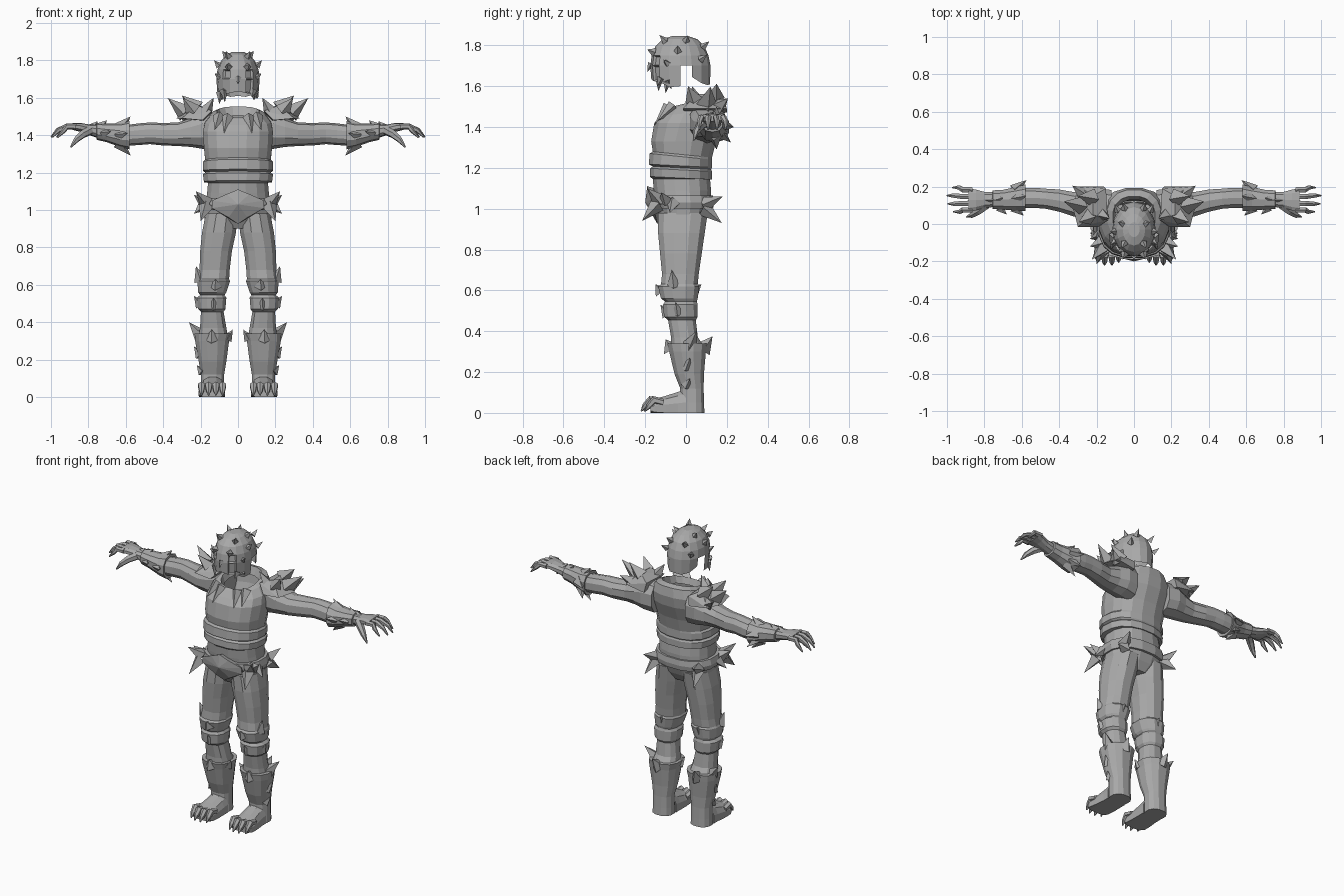
import bpy, bmesh, math
from mathutils import Vector

mat = bpy.data.materials.new("plain_grey")
mat.diffuse_color = (0.4, 0.4, 0.4, 1)


def finish(name, bm, mirror=False):
    bmesh.ops.recalc_face_normals(bm, faces=bm.faces)
    me = bpy.data.meshes.new(name)
    bm.to_mesh(me)
    bm.free()
    me.materials.append(mat)
    ob = bpy.data.objects.new(name, me)
    bpy.context.collection.objects.link(ob)
    if mirror:
        ob.modifiers.new("mirror", 'MIRROR').use_mirror_merge = False
    return ob


def skin(bm, rings, caps=(True, True)):
    """Joins rings of points into a faceted tube."""
    vs = [[bm.verts.new(p) for p in r] for r in rings]
    n = len(vs[0])
    for a, b in zip(vs, vs[1:]):
        for i in range(n):
            bm.faces.new((a[i], a[(i + 1) % n], b[(i + 1) % n], b[i]))
    for end, cap in zip((vs[0], vs[-1]), caps):
        if cap:
            bm.faces.new(end)
    return vs


def oval(c, u, v, n=12, p=0.85):
    """Squarish oval ring around c, spanned by u and v."""
    c, u, v = Vector(c), Vector(u), Vector(v)
    out = []
    for i in range(n):
        a = 2 * math.pi * (i + 0.5) / n
        cs, sn = math.cos(a), math.sin(a)
        out.append(c + u * math.copysign(abs(cs) ** p, cs) + v * math.copysign(abs(sn) ** p, sn))
    return out


def level(z, x0, x1, y0, y1, tilt=0, n=12):
    """Horizontal ring filling a box, rising towards the back by tilt."""
    ry = (y1 - y0) / 2
    return oval(((x0 + x1) / 2, (y0 + y1) / 2, z), ((x1 - x0) / 2, 0, 0), (0, ry, ry * tilt), n)


def spike(bm, base, tip, r, n=4):
    base, tip = Vector(base), Vector(tip)
    d = (tip - base).normalized()
    u = d.orthogonal().normalized()
    ring = [bm.verts.new(p) for p in oval(base, u * r, d.cross(u) * r, n, 1)]
    t = bm.verts.new(tip)
    bm.faces.new(ring)
    for i in range(n):
        bm.faces.new((ring[i], ring[(i + 1) % n], t))


def spikes(name, data, mirror=True):
    bm = bmesh.new()
    for base, tip, r in data:
        spike(bm, base, tip, r)
    finish(name, bm, mirror)


def digit(bm, pts, radii, n=6):
    rings = []
    for i, p in enumerate(pts):
        d = Vector(pts[min(i + 1, len(pts) - 1)]) - Vector(pts[max(i - 1, 0)])
        u = d.cross(Vector((0, 0, 1))).normalized()
        rings.append(oval(p, u * radii[i], u.cross(d).normalized() * radii[i], n, 1))
    skin(bm, rings)


def hull(name, pts, mirror=True):
    bm = bmesh.new()
    for p in pts:
        bm.verts.new(p)
    bmesh.ops.convex_hull(bm, input=bm.verts)
    finish(name, bm, mirror)


# Torso with stepped waist bands and an open collar: z, half width, front, back, tilt
bm = bmesh.new()
body = [(.90, .09, -.10, .07, 0), (.95, .175, -.13, .10, 0), (1.0, .18, -.145, .12, 0),
        (1.09, .168, -.16, .125, 0), (1.145, .163, -.165, .12, 0), (1.15, .185, -.18, .13, -.05),
        (1.19, .19, -.178, .13, -.05), (1.20, .175, -.165, .125, -.05), (1.21, .19, -.185, .13, -.05),
        (1.255, .19, -.18, .13, -.1), (1.265, .178, -.165, .13, -.1), (1.33, .185, -.173, .15, 0),
        (1.42, .19, -.158, .185, 0), (1.47, .18, -.13, .195, .1), (1.515, .145, -.095, .185, .2),
        (1.525, .115, -.08, .15, .25), (1.48, .10, -.065, .13, .25)]
skin(bm, [level(z, -w, w, a, b, t, 16) for z, w, a, b, t in body], (True, False))
finish("torso", bm)

# Collar folds on the chest
spikes("chest_folds", [((.055, -.085, 1.50), (.075, -.155, 1.41), .03),
                       ((.10, -.06, 1.50), (.125, -.14, 1.43), .035)])

# Belt, front plate and corner flares
bm = bmesh.new()
skin(bm, [level(z, -w, w, a, b, 0, 16) for z, w, a, b in
          [(1.0, .17, -.14, .12), (1.0, .19, -.165, .135), (1.03, .2, -.175, .14),
           (1.065, .19, -.175, .135), (1.065, .165, -.15, .12)]], (False, False))
finish("belt", bm)
hull("buckle_plate", [(x, y, z) for x, y, z in
                      [(0, -.19, 1.11), (0, -.20, 1.03), (0, -.14, .925), (.06, -.185, 1.085),
                       (.05, -.16, .96), (.14, -.165, 1.05), (.14, -.16, 1.01),
                       (0, -.12, 1.09), (0, -.12, .95), (.12, -.12, 1.03)]])
spikes("belt_flares", [((.17, -.13, 1.04), (.225, -.19, 1.10), .04),
                       ((.17, -.14, 1.02), (.20, -.215, .94), .04),
                       ((.18, -.06, 1.03), (.235, -.08, .98), .035),
                       ((.18, -.10, 1.04), (.235, -.12, 1.08), .035),
                       ((.15, .09, 1.02), (.18, .18, 1.06), .04),
                       ((.15, .09, 1.0), (.175, .175, .93), .04)])

# Legs with stepped knee guards and boots: z, inner x, outer x, front, back
bm = bmesh.new()
leg = [(.98, .0, .175, -.14, .11), (.88, .008, .195, -.14, .095), (.78, .03, .205, -.13, .08),
       (.68, .042, .208, -.12, .065), (.63, .045, .215, -.125, .06), (.62, .04, .22, -.14, .068),
       (.56, .06, .215, -.125, .06), (.545, .07, .205, -.105, .055), (.53, .06, .222, -.115, .06),
       (.47, .065, .215, -.11, .06), (.455, .075, .20, -.09, .05), (.37, .06, .205, -.075, .06),
       (.34, .055, .21, -.075, .08), (.34, .035, .235, -.095, .105), (.30, .045, .232, -.085, .10),
       (.19, .06, .212, -.058, .09), (.12, .072, .20, -.03, .088), (.05, .072, .20, -.03, .09),
       (0, .07, .202, -.03, .092)]
skin(bm, [level(*r) for r in leg])
finish("leg", bm, True)
spikes("leg_spikes", [((.20, .02, .33), (.262, .05, .40), .04), ((.06, -.02, .31), (.028, -.03, .36), .03),
                      ((.14, .08, .31), (.15, .13, .375), .045), ((.14, -.07, .31), (.14, -.10, .36), .045),
                      ((.20, .0, .22), (.235, .02, .27), .03), ((.19, .0, .13), (.22, .02, .17), .025),
                      ((.20, -.06, .62), (.225, -.07, .70), .035), ((.12, -.12, .59), (.12, -.15, .63), .035),
                      ((.20, -.04, .49), (.235, -.05, .54), .03), ((.13, -.09, .48), (.13, -.125, .53), .03),
                      ((.13, .04, .60), (.13, .075, .63), .03)])

# Feet with flat soles, toes and claws
bm = bmesh.new()
foot = [(.0, .135, .066, .12), (-.04, .135, .066, .105), (-.10, .138, .07, .085), (-.155, .14, .072, .07),
        (-.175, .14, .066, .045)]
rings = []
for y, x, w, h in foot:
    rings.append([Vector((p.x, p.y, max(0, p.z))) for p in oval((x, y, .02), (w, 0, 0), (0, 0, h - .02), 12)])
skin(bm, rings)
finish("foot", bm, True)
bm = bmesh.new()
for x, y in ((.082, -.185), (.118, -.2), (.157, -.2), (.195, -.18)):
    digit(bm, [(x, y + .07, .05), (x, y + .025, .062), (x, y, .035), (x, y - .02, .008)], (.018, .021, .015, .003))
finish("toes", bm, True)

# Arms with flared bracers: x, y, z, half depth, half height
bm = bmesh.new()
arm = [(.12, .10, 1.42, .085, .10), (.19, .105, 1.425, .09, .098), (.25, .10, 1.415, .08, .078),
       (.32, .105, 1.405, .068, .063), (.40, .125, 1.405, .062, .06), (.47, .135, 1.41, .056, .058),
       (.53, .14, 1.405, .056, .058), (.585, .14, 1.40, .056, .056), (.58, .14, 1.40, .074, .076),
       (.63, .135, 1.40, .066, .064), (.70, .13, 1.412, .055, .05), (.755, .13, 1.42, .052, .045),
       (.757, .13, 1.422, .042, .035), (.80, .13, 1.43, .044, .028), (.845, .128, 1.442, .058, .024),
       (.885, .128, 1.446, .066, .018)]
skin(bm, [oval((x, y, z), (0, d, 0), (0, 0, h), 10) for x, y, z, d, h in arm])
finish("arm", bm, True)
spikes("bracer_spikes", [((.63, .14, 1.44), (.575, .15, 1.50), .035), ((.64, .14, 1.36), (.573, .15, 1.29), .035),
                         ((.64, .18, 1.41), (.575, .235, 1.40), .035), ((.63, .17, 1.37), (.585, .22, 1.325), .03),
                         ((.64, .09, 1.40), (.59, .045, 1.41), .03), ((.72, .09, 1.41), (.68, .05, 1.42), .025),
                         ((.74, .13, 1.44), (.70, .14, 1.48), .03), ((.78, .13, 1.44), (.75, .13, 1.475), .025)])

# Fingers and thumb
bm = bmesh.new()
for y, yt, x in ((.183, .195, .97), (.147, .152, 1.0), (.110, .108, .995), (.075, .066, .965)):
    digit(bm, [(.865, y, 1.445), (.915, y, 1.446), (x - .035, yt, 1.425), (x, yt, 1.388)], (.017, .016, .013, .004))
digit(bm, [(.79, .10, 1.425), (.83, .07, 1.405), (.865, .048, 1.375), (.895, .038, 1.335)], (.024, .022, .016, .004))
finish("fingers", bm, True)

# Shoulder pads
hull("shoulder_pad", [(.14, .02, 1.53), (.15, .19, 1.53), (.19, -.015, 1.48), (.30, -.015, 1.49), (.33, .1, 1.49),
                      (.29, .20, 1.49), (.22, .05, 1.56), (.22, .15, 1.565), (.16, .20, 1.47)])
spikes("shoulder_spikes", [((.28, .10, 1.515), (.376, .12, 1.598), .05), ((.22, .14, 1.54), (.30, .15, 1.612), .05),
                           ((.24, .04, 1.53), (.295, .01, 1.60), .045), ((.17, .05, 1.53), (.13, .03, 1.60), .035),
                           ((.27, .16, 1.50), (.33, .205, 1.54), .04)])

# Helmet shell, hollow below, with notches over the ears
bm = bmesh.new()
N = 16
edge = [1.635, 1.625, 1.62, 1.595, 1.60, 1.645, 1.615, 1.605, 1.61]
rows = []
for z, w, f, b in [(1.845, .03, -.07, .01), (1.83, .06, -.115, .055), (1.795, .092, -.15, .09),
                   (1.75, .11, -.168, .11), (1.70, .116, -.175, .12), (None, .108, -.17, .118)]:
    row = []
    for i in range(N):
        a = 2 * math.pi * i / N
        zz = z or edge[min(i, N - i)]
        row.append((w * math.sin(a), (f + b) / 2 - (b - f) / 2 * math.cos(a), zz))
    rows.append(row)
vs = skin(bm, rows, (True, False))
bm.faces.ensure_lookup_table()
face = lambda r, i: bm.faces[r * N + i]
notch = [face(4, 4), face(4, 11)]
holes = [face(3, 1), face(3, 14), face(4, 1)]
bmesh.ops.recalc_face_normals(bm, faces=bm.faces)
bmesh.ops.inset_individual(bm, faces=holes, thickness=.009, depth=-.012)
bmesh.ops.delete(bm, geom=notch, context='FACES')
finish("helmet", bm)
spikes("helmet_studs", [((.05, -.10, 1.82), (.065, -.13, 1.85), .02), ((.06, .0, 1.82), (.085, .01, 1.85), .02),
                        ((.10, -.04, 1.77), (.128, -.04, 1.80), .02), ((.05, -.155, 1.765), (.06, -.19, 1.78), .022),
                        ((.05, .08, 1.79), (.06, .115, 1.82), .02), ((.085, .07, 1.73), (.105, .105, 1.755), .02),
                        ((0, -.17, 1.71), (0, -.19, 1.67), .018), ((.10, -.09, 1.71), (.125, -.11, 1.73), .018)])
spikes("cheek_tusks", [((.09, -.09, 1.63), (.085, -.07, 1.585), .022), ((.08, -.12, 1.64), (.075, -.14, 1.60), .022)])
spikes("long_tusks", [((-.095, -.09, 1.63), (-.10, -.10, 1.565), .022),
                      ((-.075, -.13, 1.64), (-.07, -.135, 1.575), .022)], False)
